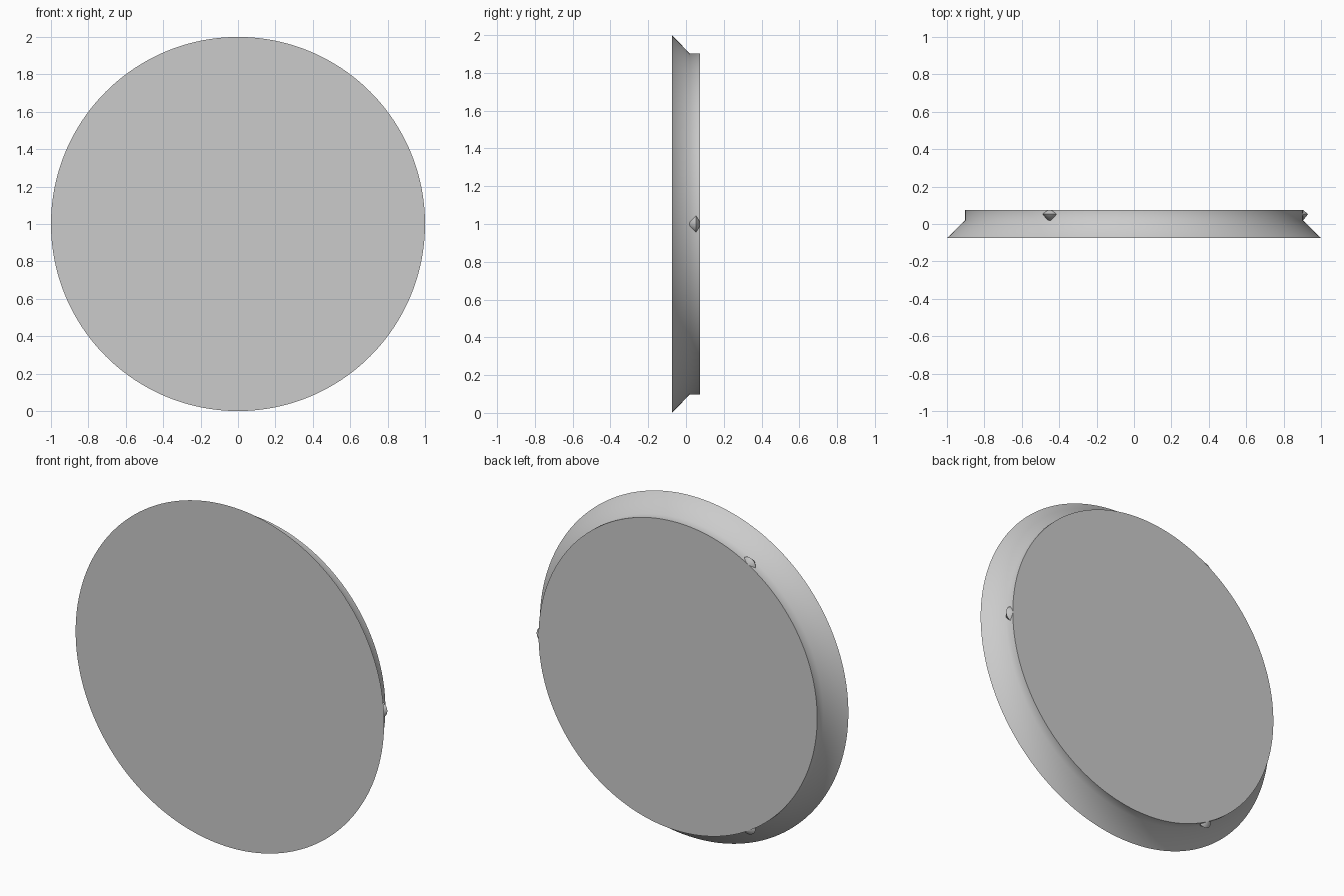
import bpy, bmesh, math

if "Cube" in bpy.data.objects:
    bpy.data.objects.remove(bpy.data.objects["Cube"])


def lathe(name, profile, cx, cz, sides):
    """Solid of revolution about a y-parallel axis; profile is (radius, y)."""
    bm = bmesh.new()
    rings = []
    for r, y in profile:
        rings.append([bm.verts.new((cx + r * math.cos(2 * math.pi * i / sides), y,
                                    cz + r * math.sin(2 * math.pi * i / sides)))
                      for i in range(sides)])
    for a, b in zip(rings, rings[1:]):
        for i in range(sides):
            j = (i + 1) % sides
            bm.faces.new((a[i], a[j], b[j], b[i]))
    bm.faces.new(rings[0])
    bm.faces.new(rings[-1])
    bmesh.ops.recalc_face_normals(bm, faces=bm.faces)
    mesh = bpy.data.meshes.new(name)
    bm.to_mesh(mesh)
    bm.free()
    obj = bpy.data.objects.new(name, mesh)
    bpy.context.collection.objects.link(obj)
    bpy.ops.object.select_all(action='DESELECT')
    obj.select_set(True)
    bpy.context.view_layer.objects.active = obj
    bpy.ops.object.shade_smooth_by_angle(angle=math.radians(60))
    return obj


# Disc with flared front rim and straight rear plug
lathe("cap_disc", [(1.0, -0.075), (0.903, 0.02), (0.903, 0.075)], 0, 1, 192)

# Three small retaining bumps around the plug
for k in range(3):
    a = k * 2 * math.pi / 3
    lathe(f"retaining_bump_{k + 1}",
          [(0.018, 0.018), (0.046, 0.053), (0.019, 0.0745)],
          0.885 * math.cos(a), 1 + 0.885 * math.sin(a), 32)
